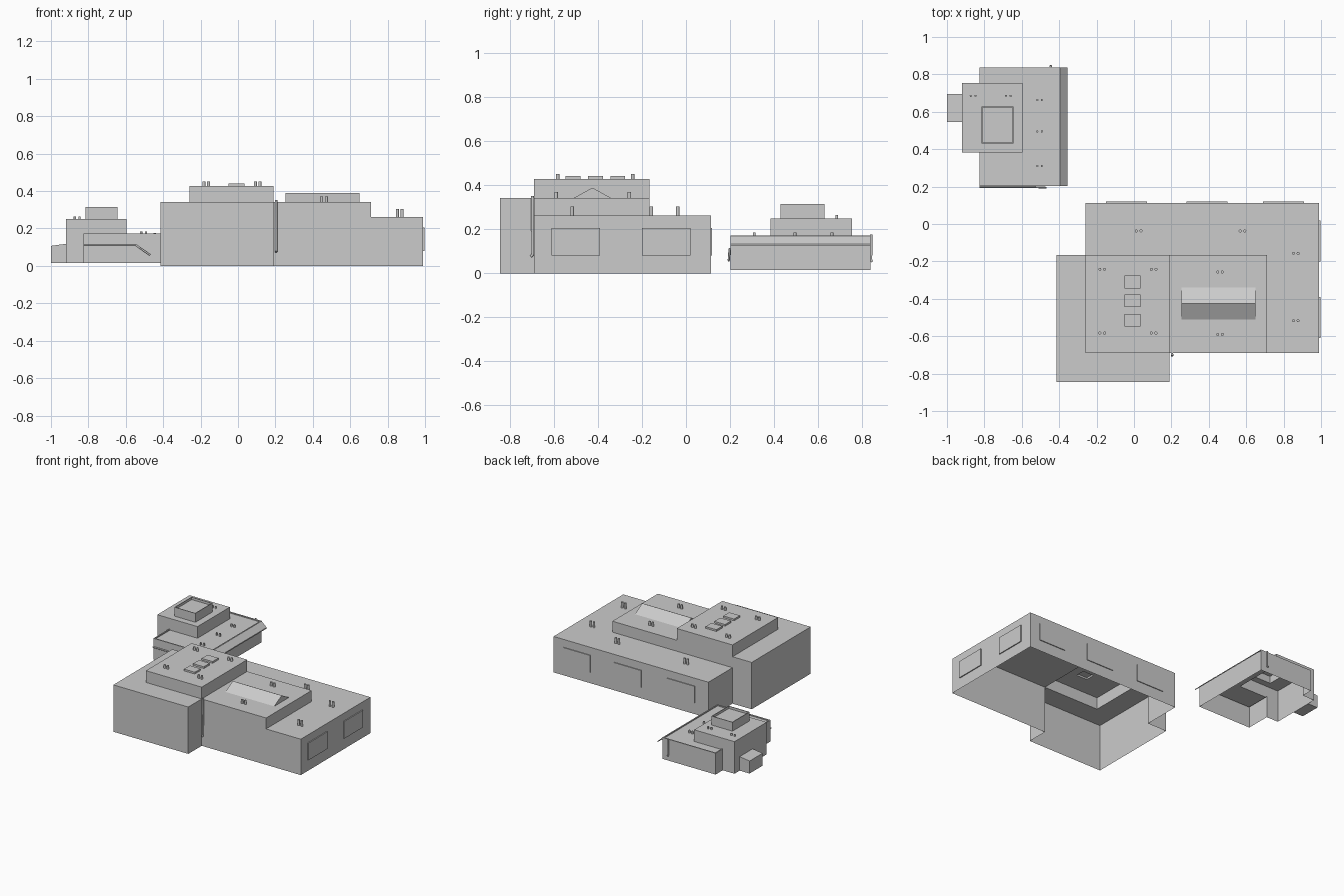
import bpy, bmesh
from mathutils import Matrix, Vector

if "Cube" in bpy.data.objects:
    bpy.data.objects.remove(bpy.data.objects["Cube"])

grey = bpy.data.materials.new("plain_grey")
grey.diffuse_color = (0.6, 0.6, 0.6, 1)
grey.use_nodes = True
grey.node_tree.nodes["Principled BSDF"].inputs["Base Color"].default_value = grey.diffuse_color


def add_object(name, bm):
    bmesh.ops.recalc_face_normals(bm, faces=bm.faces[:])
    me = bpy.data.meshes.new(name)
    bm.to_mesh(me)
    bm.free()
    me.materials.append(grey)
    ob = bpy.data.objects.new(name, me)
    bpy.context.collection.objects.link(ob)
    return ob


def stepped_shell(name, rects, base):
    """Open-bottomed shell from (x0, x1, y0, y1, height) plans; later plans override."""
    xs = sorted({v for r in rects for v in r[0:2]})
    ys = sorted({v for r in rects for v in r[2:4]})

    def height(i, j):
        if not (0 <= i < len(xs) - 1 and 0 <= j < len(ys) - 1):
            return base
        cx, cy = (xs[i] + xs[i + 1]) / 2, (ys[j] + ys[j + 1]) / 2
        h = base
        for x0, x1, y0, y1, z in rects:
            if x0 < cx < x1 and y0 < cy < y1:
                h = z
        return h

    bm = bmesh.new()

    def face(*pts):
        bm.faces.new([bm.verts.new(p) for p in pts])

    for i in range(len(xs) - 1):
        for j in range(len(ys) - 1):
            h = height(i, j)
            if h <= base:
                continue
            a, b, c, d = xs[i], xs[i + 1], ys[j], ys[j + 1]
            face((a, c, h), (b, c, h), (b, d, h), (a, d, h))
            sides = [((a, d), (a, c), -1, 0), ((b, c), (b, d), 1, 0),
                     ((a, c), (b, c), 0, -1), ((b, d), (a, d), 0, 1)]
            for p, q, di, dj in sides:
                low = height(i + di, j + dj)
                if low < h:
                    face((*p, low), (*q, low), (*q, h), (*p, h))
    bmesh.ops.remove_doubles(bm, verts=bm.verts[:], dist=1e-5)
    me_ob = None
    bmesh.ops.dissolve_limit(bm, angle_limit=0.01, verts=bm.verts[:], edges=bm.edges[:])
    me = bpy.data.meshes.new(name)
    bm.to_mesh(me)
    bm.free()
    me.materials.append(grey)
    bpy.context.collection.objects.link(bpy.data.objects.new(name, me))


def prism(name, profile, offset):
    """Extrude a flat outline along an offset."""
    bm = bmesh.new()
    f = bm.faces.new([bm.verts.new(p) for p in profile])
    res = bmesh.ops.extrude_face_region(bm, geom=[f], use_keep_orig=True)
    verts = [g for g in res["geom"] if isinstance(g, bmesh.types.BMVert)]
    bmesh.ops.translate(bm, verts=verts, vec=offset)
    return add_object(name, bm)


def box(name, x0, x1, y0, y1, z0, z1):
    return prism(name, [(x0, y0, z0), (x1, y0, z0), (x1, y1, z0), (x0, y1, z0)], (0, 0, z1 - z0))


def vent_pairs(name, spots, radius):
    """Pairs of little chimneys at (x, y, z bottom, z top)."""
    bm = bmesh.new()
    for x, y, z0, z1 in spots:
        for dx in (-0.0125, 0.0125):
            bmesh.ops.create_cone(bm, cap_ends=True, segments=12, radius1=radius, radius2=radius,
                                  depth=z1 - z0,
                                  matrix=Matrix.Translation((x + dx, y, (z0 + z1) / 2)))
    add_object(name, bm)


def pipe(name, points, radius):
    cu = bpy.data.curves.new(name, 'CURVE')
    cu.dimensions = '3D'
    cu.bevel_depth = radius
    cu.bevel_resolution = 1
    cu.use_fill_caps = True
    sp = cu.splines.new('POLY')
    sp.points.add(len(points) - 1)
    for p, co in zip(sp.points, points):
        p.co = (*co, 1)
    tmp = bpy.data.objects.new(name, cu)
    bpy.context.collection.objects.link(tmp)
    bpy.context.view_layer.update()
    me = bpy.data.meshes.new_from_object(tmp.evaluated_get(bpy.context.evaluated_depsgraph_get()))
    bpy.data.objects.remove(tmp)
    me.materials.clear()
    me.materials.append(grey)
    bpy.context.collection.objects.link(bpy.data.objects.new(name, me))


# Large building: hall, front block, middle step, upper storey, roof hatches
hatches = [(-0.052, 0.035, y - 0.034, y + 0.034, 0.441) for y in (-0.31, -0.41, -0.514)]
stepped_shell("large_building", [
    (-0.26, 0.99, -0.69, 0.113, 0.262),
    (-0.415, 0.19, -0.845, -0.165, 0.342),
    (0.19, 0.71, -0.69, -0.165, 0.342),
    (-0.26, 0.19, -0.69, -0.165, 0.428)] + hatches, 0.0)

# Gabled skylight
prism("gable_skylight", [(0.255, -0.51, 0.342), (0.255, -0.34, 0.342), (0.255, -0.425, 0.389)],
      (0.395, 0, 0))

# Window plates on the back and right walls
for k, x in enumerate((-0.04, 0.39, 0.80)):
    box(f"back_window_{k + 1}", x - 0.11, x + 0.11, 0.113, 0.119, 0.08, 0.205)
for k, y in enumerate((-0.09, -0.50)):
    box(f"side_window_{k + 1}", 0.99, 0.997, y - 0.11, y + 0.11, 0.08, 0.205)

# Roof vents on three levels
vent_pairs("large_building_vents",
           [(x, y, 0.428, 0.452) for x in (-0.17, 0.105) for y in (-0.242, -0.583)]
           + [(0.46, y, 0.342, 0.37) for y in (-0.257, -0.59)]
           + [(x, y, 0.262, 0.303) for x, y in
              ((0.025, -0.037), (0.58, -0.037), (0.865, -0.157), (0.865, -0.517))], 0.008)

# Drainpipe in the front corner
pipe("front_drainpipe", [(0.204, -0.697, 0.352), (0.204, -0.697, 0.085), (0.204, -0.705, 0.075)], 0.007)

# Small building: low wing with rim, taller block, open-topped turret
stepped_shell("small_building", [
    (-0.825, -0.395, 0.203, 0.837, 0.172),
    (-0.817, -0.403, 0.211, 0.829, 0.165),
    (-0.92, -0.595, 0.383, 0.755, 0.25),
    (-0.815, -0.645, 0.43, 0.628, 0.315),
    (-0.810, -0.650, 0.435, 0.623, 0.298)], 0.016)

# Lean-to on the left with sloped top
prism("side_porch", [(-1.0, 0.545, 0.016), (-0.92, 0.545, 0.016), (-0.92, 0.545, 0.118),
                     (-1.0, 0.545, 0.107)], (0, 0.15, 0))

# Sloped awning along the right side
prism("awning", [(-0.397, 0.203, 0.172), (-0.355, 0.203, 0.134), (-0.355, 0.203, 0.126),
                 (-0.397, 0.203, 0.164)], (0, 0.634, 0))

# Vents and pipes of the small building
vent_pairs("small_building_vents",
           [(-0.505, y, 0.165, 0.185) for y in (0.31, 0.495, 0.663)]
           + [(x, 0.685, 0.25, 0.265) for x in (-0.86, -0.672)], 0.006)
pipe("front_wall_pipe", [(-0.825, 0.198, 0.11), (-0.545, 0.198, 0.11), (-0.47, 0.194, 0.058)], 0.005)
pipe("rear_drainpipe", [(-0.445, 0.841, 0.176), (-0.445, 0.841, 0.06), (-0.445, 0.847, 0.053)], 0.006)
